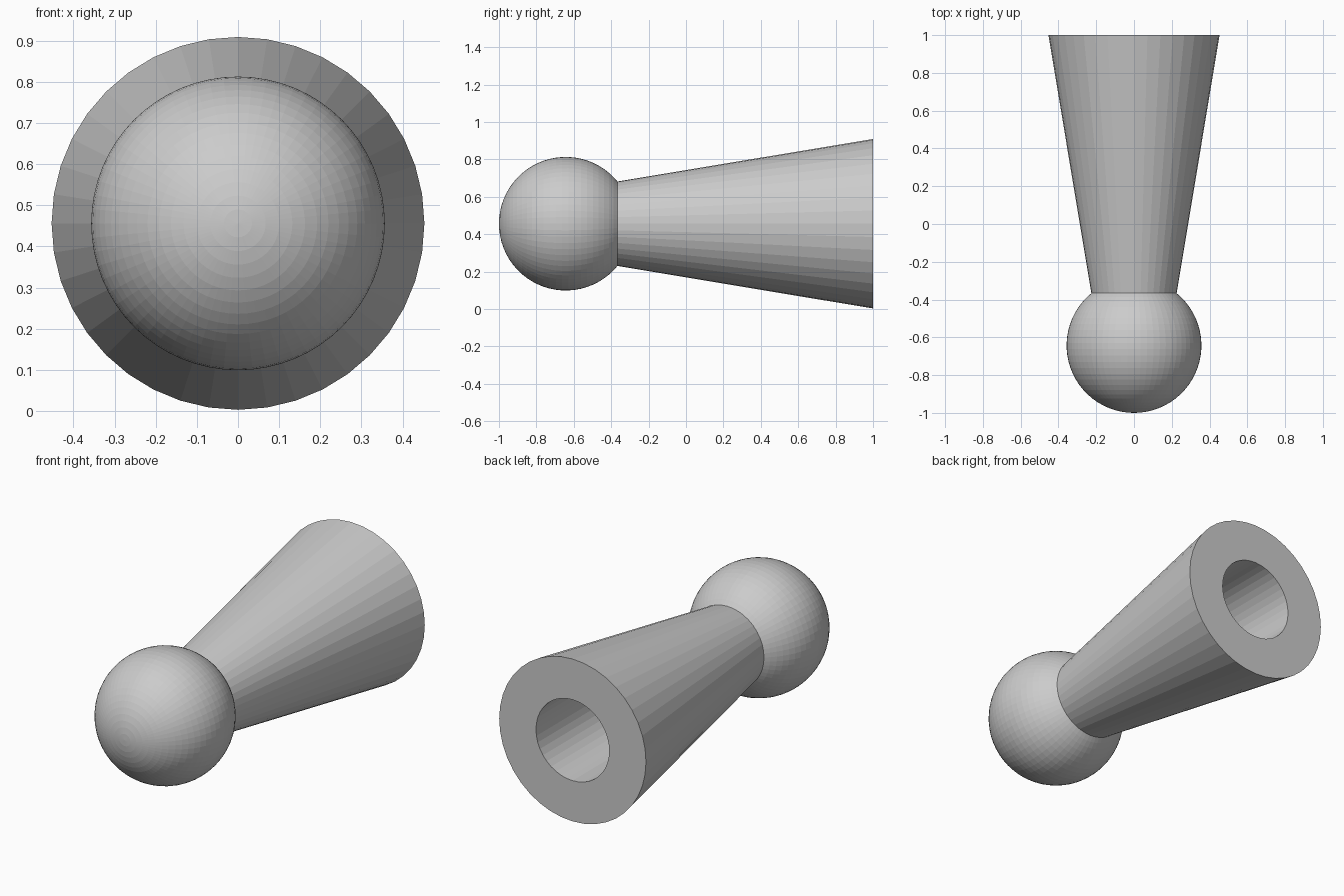
import bpy, bmesh, math
from mathutils import Matrix

if "Cube" in bpy.data.objects:
    bpy.data.objects.remove(bpy.data.objects["Cube"])

CENTRE_Z = 0.456


def lathe(name, profile, sides):
    """Revolve (radius, y) points around the horizontal y axis."""
    bm = bmesh.new()
    rings = []
    for r, y in profile:
        if r == 0:
            rings.append([bm.verts.new((0, y, 0))] * sides)
        else:
            rings.append([bm.verts.new((r * math.sin(a), y, r * math.cos(a)))
                          for a in (2 * math.pi * i / sides for i in range(sides))])
    for ra, rb in zip(rings, rings[1:]):
        for i in range(sides):
            j = (i + 1) % sides
            corners = list(dict.fromkeys((ra[i], ra[j], rb[j], rb[i])))
            bm.faces.new(corners)
    bmesh.ops.recalc_face_normals(bm, faces=bm.faces[:])
    mesh = bpy.data.meshes.new(name)
    bm.to_mesh(mesh)
    bm.free()
    obj = bpy.data.objects.new(name, mesh)
    obj.location.z = CENTRE_Z
    bpy.context.collection.objects.link(obj)
    return obj


# Ball at the front, open at the back where it meets the neck
radius, ball_y, neck_y = 0.357, -0.643, -0.365
end = math.acos((ball_y - neck_y) / radius)
steps = 26
ball = [(0 if k == 0 else radius * math.sin(end * k / steps),
         ball_y - radius * math.cos(end * k / steps)) for k in range(steps + 1)]
lathe("ball", ball, 64)

# Tapered handle with a straight blind socket in the wide end
lathe("tapered_socket", [(0.226, neck_y), (0.453, 1.0), (0.226, 1.0),
                         (0.226, 0.25), (0, 0.25)], 40)
